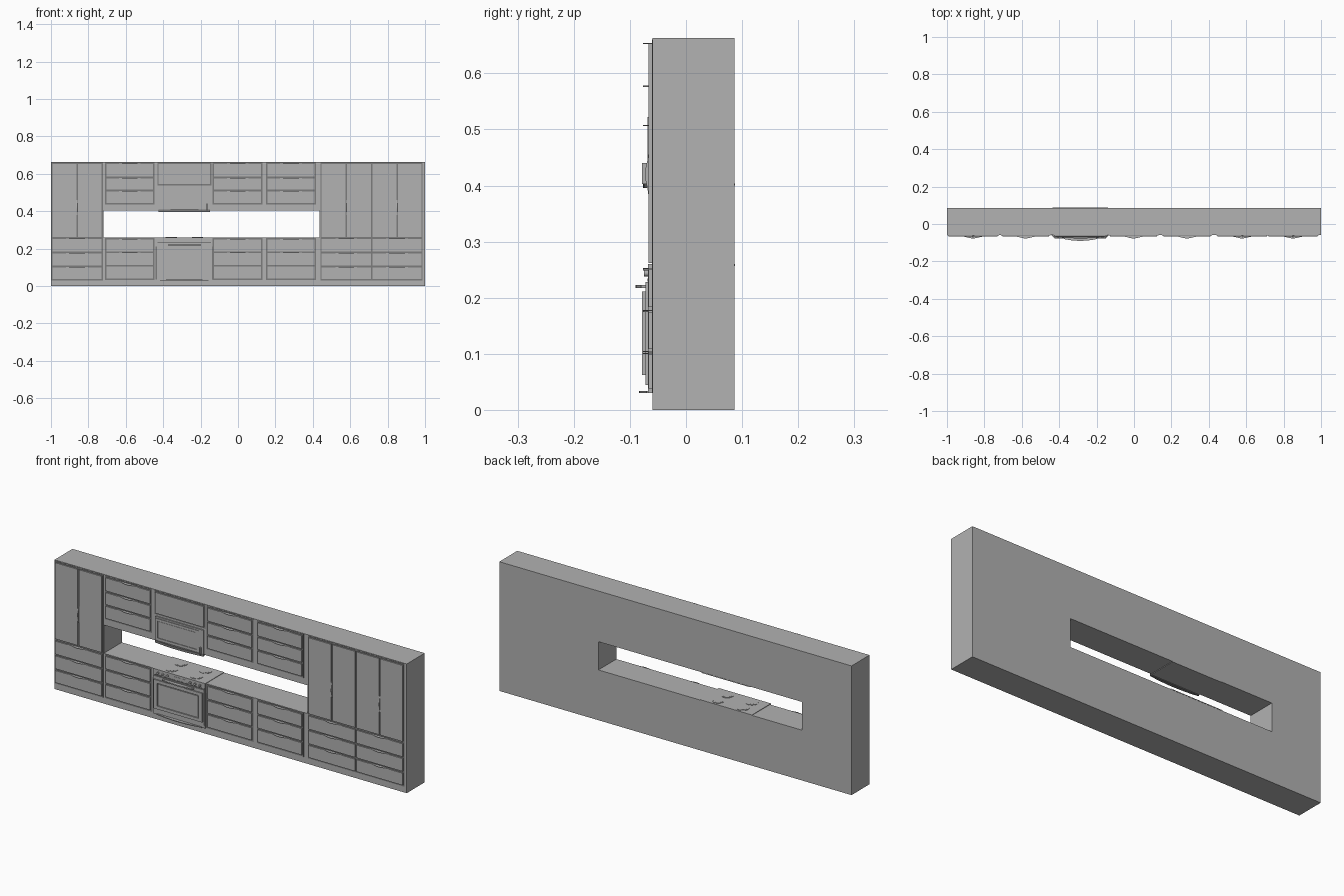
import bpy, bmesh, math
from mathutils import Vector, Matrix

if "Cube" in bpy.data.objects:
    bpy.data.objects.remove(bpy.data.objects["Cube"])

FRONT = -0.06   # front plane of the cabinet body
BACK = 0.086


def material(name, v):
    m = bpy.data.materials.new(name)
    m.diffuse_color = (v, v, v, 1)
    m.use_nodes = True
    m.node_tree.nodes["Principled BSDF"].inputs["Base Color"].default_value = m.diffuse_color
    return m


GREY = material("mid_grey", 0.445)
DARK = material("dark_gap", 0.2)


def finish(name, bm, smooth=False, mat=GREY):
    bmesh.ops.recalc_face_normals(bm, faces=bm.faces[:])
    me = bpy.data.meshes.new(name)
    bm.to_mesh(me)
    bm.free()
    me.materials.append(mat)
    ob = bpy.data.objects.new(name, me)
    bpy.context.collection.objects.link(ob)
    if smooth:
        bpy.context.view_layer.objects.active = ob
        ob.select_set(True)
        bpy.ops.object.shade_smooth_by_angle()
        ob.select_set(False)
    return ob


def box(name, x0, x1, y0, y1, z0, z1, mat=GREY):
    bm = bmesh.new()
    bmesh.ops.create_cube(bm, size=1)
    for v in bm.verts:
        v.co = Vector(((x0 + x1) / 2 + v.co.x * (x1 - x0),
                       (y0 + y1) / 2 + v.co.y * (y1 - y0),
                       (z0 + z1) / 2 + v.co.z * (z1 - z0)))
    return finish(name, bm, mat=mat)


def extrude(bm, faces, vec):
    ext = bmesh.ops.extrude_face_region(bm, geom=faces, use_keep_orig=True)["geom"]
    bmesh.ops.translate(bm, vec=vec, verts=[g for g in ext if isinstance(g, bmesh.types.BMVert)])


def frame(name, outer, inner, y0, y1):
    """Rectangular ring; outer/inner are (x0, x1, z0, z1)."""
    bm = bmesh.new()
    o, n = [[bm.verts.new((x, y0, z)) for x, z in ((a, c), (b, c), (b, d), (a, d))]
            for a, b, c, d in (outer, inner)]
    faces = [bm.faces.new((o[i], o[(i + 1) % 4], n[(i + 1) % 4], n[i])) for i in range(4)]
    extrude(bm, faces, (0, y1 - y0, 0))
    return finish(name, bm)


def bow(name, cx, half, y_end, y_mid, y_back, z0, z1, flat=False, mat=GREY):
    """Plate whose front edge bows outward; flat=True gives a lip with a soft S outline."""
    n = 12
    pts = []
    for i in range(n + 1):
        t = -1 + 2 * i / n
        k = (1 + math.cos(math.pi * t)) / 2 if flat else 1 - t * t
        pts.append((cx + half * t, y_end + (y_mid - y_end) * k))
    pts += [(cx + half, y_back), (cx - half, y_back)]
    bm = bmesh.new()
    f = bm.faces.new([bm.verts.new((x, y, z0)) for x, y in pts])
    extrude(bm, [f], (0, 0, z1 - z0))
    return finish(name, bm, True, mat)


def disc(name, c, r, depth, axis="Z", seg=24):
    bm = bmesh.new()
    rot = Matrix.Rotation(math.pi / 2, 4, "X") if axis == "Y" else Matrix()
    bmesh.ops.create_cone(bm, cap_ends=True, segments=seg, radius1=r, radius2=r,
                          depth=depth, matrix=Matrix.Translation(c) @ rot)
    return finish(name, bm, True)


def recess(name, x0, x1, z0, z1):
    """Dark backing that shows in the gaps around the fronts."""
    box(name, x0, x1, FRONT - 0.001, FRONT + 0.002, z0, z1, DARK)


def drawers(name, x0, x1, z_tops, z_bottom):
    """Stack of drawer fronts, each with a thin lip pull along its top edge."""
    low = z_bottom
    for top in z_tops:
        box(name + "_drawer_front", x0, x1, -0.067, FRONT, low + 0.004, top - 0.005)
        bow(name + "_drawer_pull", (x0 + x1) / 2, 0.058, -0.0672, -0.077, FRONT,
            top - 0.005, top - 0.003, True)
        low = top


def doors(name, x0, x1):
    mid = (x0 + x1) / 2
    for a, b in ((x0, mid - 0.004), (mid + 0.004, x1)):
        box(name + "_door", a, b, -0.067, FRONT, 0.262, 0.653)
    # vertical pull: a bowed lip turned upright
    pull = bow(name + "_door_pull", 0, 0.04, -0.067, -0.073, FRONT, -0.002, 0.002, True)
    pull.data.transform(Matrix.Translation((mid, 0, 0.42)) @ Matrix.Rotation(math.pi / 2, 4, "Y"))


# Cabinet wall with the through opening above the counter
frame("cabinet_body", (-1, 1, 0, 0.663), (-0.72, 0.437, 0.258, 0.403), FRONT, BACK)

# Tall cupboards with three drawers below
for x0, x1 in ((-0.992, -0.729), (0.446, 0.711), (0.72, 0.981)):
    recess("tall_unit_recess", x0 - 0.006, x1 + 0.006, 0.03, 0.66)
    drawers("tall_unit", x0, x1, (0.105, 0.18, 0.256), 0.034)
    doors("tall_unit", x0, x1)

# Base and wall drawer units
for x0, x1 in ((-0.704, -0.454), (-0.127, 0.123), (0.159, 0.408)):
    for z0, z1 in ((0.031, 0.257), (0.436, 0.66)):
        recess("drawer_unit_recess", x0 - 0.008, x1 + 0.008, z0, z1)
    drawers("base_unit", x0, x1, (0.108, 0.181, 0.254), 0.036)
    drawers("wall_unit", x0, x1, (0.511, 0.581, 0.657), 0.44)

# Cupboard flap above the microwave
CX = -0.287
recess("flap_recess", CX - 0.144, CX + 0.144, 0.538, 0.66)
box("flap_door", CX - 0.137, CX + 0.137, -0.067, FRONT, 0.546, 0.653)

# Microwave: body, raised door frame, window, upright handle and underside plate
box("microwave_body", CX - 0.137, CX + 0.137, -0.066, FRONT, 0.403, 0.53)
frame("microwave_door_frame", (CX - 0.133, CX + 0.11, 0.412, 0.522),
      (CX - 0.122, CX + 0.099, 0.423, 0.511), -0.069, -0.066)
box("microwave_window", CX - 0.119, CX + 0.096, -0.0675, -0.066, 0.426, 0.508)
box("microwave_handle", CX + 0.119, CX + 0.125, -0.078, -0.065, 0.403, 0.44)
bow("microwave_lip", CX, 0.138, -0.067, -0.077, FRONT, 0.396, 0.408, mat=DARK)
box("microwave_underside", CX - 0.138, CX + 0.138, FRONT, 0.087, 0.4, 0.404)

# Range cooker: fascia, bowed door with window, handles
recess("cooker_recess", CX - 0.155, CX + 0.155, 0.035, 0.21)
box("cooker_fascia", CX - 0.147, CX + 0.147, -0.068, FRONT, 0.03, 0.26)
box("cooker_door_panel", CX - 0.143, CX + 0.143, -0.072, -0.067, 0.045, 0.228)
frame("cooker_door_frame", (CX - 0.138, CX + 0.138, 0.062, 0.211),
      (CX - 0.118, CX + 0.118, 0.078, 0.195), -0.078, -0.071)
box("cooker_window", CX - 0.114, CX + 0.114, -0.0765, -0.071, 0.082, 0.191)
box("cooker_fascia_gap", CX - 0.143, CX + 0.143, -0.069, -0.067, 0.229, 0.234, DARK)
bow("cooker_door_handle", CX, 0.088, -0.08, -0.09, -0.07, 0.217, 0.223)
bow("cooker_warming_drawer_handle", CX, 0.13, -0.07, -0.084, FRONT, 0.03, 0.034)
for side in (-1, 1):
    for off in (0.065, 0.092, 0.119):
        disc("cooker_knob", (CX + side * off, -0.071, 0.244), 0.006, 0.008, "Y", 16)
box("cooker_display", CX - 0.04, CX + 0.04, -0.069, -0.067, 0.238, 0.25)

# Hob with four flat burner rings
box("hob_plate", CX - 0.148, CX + 0.148, -0.068, 0.087, 0.257, 0.2605)
for sx in (-1, 1):
    for y in (-0.025, 0.048):
        disc("burner_ring", (CX + sx * 0.07, y, 0.2612), 0.03, 0.002)
        disc("burner_cap", (CX + sx * 0.07, y, 0.2618), 0.024, 0.002)
